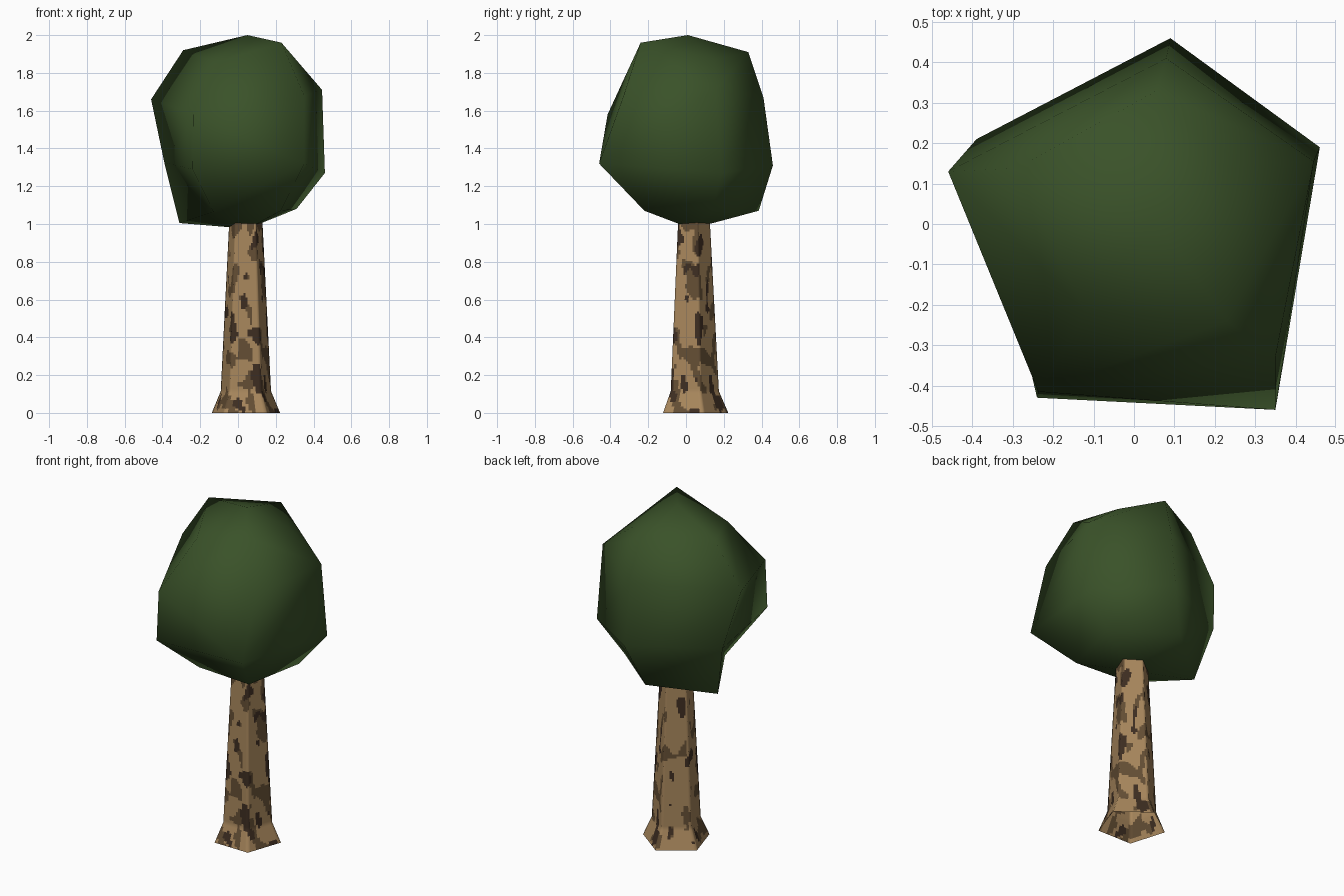
import bpy, bmesh, math
from mathutils import Vector, noise

if "Cube" in bpy.data.objects:
    bpy.data.objects.remove(bpy.data.objects["Cube"])


def material(name, rgb):
    m = bpy.data.materials.new(name)
    m.diffuse_color = (*rgb, 1)
    m.use_nodes = True
    m.node_tree.nodes["Principled BSDF"].inputs["Base Color"].default_value = m.diffuse_color
    return m


def finish(bm, name, mats):
    bmesh.ops.recalc_face_normals(bm, faces=bm.faces)
    for f in bm.faces:
        f.smooth = True
    me = bpy.data.meshes.new(name)
    bm.to_mesh(me)
    bm.free()
    for m in mats:
        me.materials.append(m)
    ob = bpy.data.objects.new(name, me)
    bpy.context.collection.objects.link(ob)
    return ob


def bridge(bm, lower, upper):
    n = len(lower)
    return [bm.faces.new((lower[i], lower[(i + 1) % n], upper[(i + 1) % n], upper[i]))
            for i in range(n)]


leaf_green = material("leaf green", (0.042, 0.084, 0.022))
bark_tan = material("bark tan", (0.385, 0.238, 0.106))
bark_brown = material("bark brown", (0.125, 0.075, 0.034))
bark_dark = material("bark dark brown", (0.046, 0.026, 0.015))

# Crown: irregular five-sided ball, four rings between two poles
rings = [
    [(0.31, 0.14, 1.08), (0.0, 0.385, 1.07), (-0.31, 0.14, 1.005), (-0.13, -0.185, 1.065), (0.227, -0.22, 1.07)],
    [(0.46, 0.19, 1.27), (0.09, 0.46, 1.31), (-0.39, 0.21, 1.325), (-0.24, -0.43, 1.29), (0.35, -0.46, 1.32)],
    [(0.445, 0.155, 1.71), (0.08, 0.41, 1.67), (-0.46, 0.13, 1.66), (-0.237, -0.415, 1.58), (0.35, -0.33, 1.68)],
    [(0.24, 0.15, 1.87), (0.056, 0.33, 1.91), (-0.29, 0.138, 1.92), (-0.12, -0.22, 1.855), (0.23, -0.24, 1.96)],
]
bm = bmesh.new()
loops = [[bm.verts.new(p) for p in ring] for ring in rings]
bands = [bridge(bm, a, b) for a, b in zip(loops, loops[1:])]
bottom = bm.verts.new((0.05, 0.03, 0.975))
top = bm.verts.new((0.05, 0.01, 2.0))
for i in range(5):
    j = (i + 1) % 5
    bm.faces.new((bottom, loops[0][j], loops[0][i]))
    bm.faces.new((top, loops[3][i], loops[3][j]))
# creases across the bent panels: (band, side, lower corner, upper corner)
for band, side, lo, up in [(0, 2, 3, 2), (1, 3, 4, 3), (1, 4, 4, 0), (2, 4, 0, 4)]:
    bmesh.utils.face_split(bands[band][side], loops[band][lo], loops[band + 1][up])
finish(bm, "crown", [leaf_green])

# Trunk: tapered pentagon with flared open foot, cut into small cells for bark patches
PROFILE = [(0.0, 0.19), (0.115, 0.14), (1.02, 0.092)]   # height, corner radius
COLS, FOOT_ROWS, ROWS = 12, 10, 75
CENTRE = Vector((0.041, 0.034, 0))


def radius(z):
    for (z0, r0), (z1, r1) in zip(PROFILE, PROFILE[1:]):
        if z <= z1:
            return r0 + (r1 - r0) * (z - z0) / (z1 - z0)
    return PROFILE[-1][1]


def trunk_ring(bm, z):
    corners = [Vector((math.cos(math.radians(-55 + 72 * k)),
                       math.sin(math.radians(-55 + 72 * k)), 0)) for k in range(5)]
    out = []
    for k in range(5):
        for c in range(COLS):
            p = corners[k].lerp(corners[(k + 1) % 5], c / COLS) * radius(z)
            out.append(bm.verts.new(p + CENTRE + Vector((0, 0, z))))
    return out


def bark_index(p):
    # upright blotches, denser on the front right, sparse on the back left
    d = Vector((p.x - CENTRE.x, p.y - CENTRE.y, 0)).normalized()
    bias = 0.12 * (d.x * 0.75 - d.y * 0.66)
    v = noise.noise(Vector((p.x * 17, p.y * 17, p.z * 8.5))) + bias
    w = noise.noise(Vector((p.x * 17 + 9, p.y * 17, p.z * 8.5 + 5))) + bias
    return 2 if w > 0.36 else 1 if v > 0.24 else 0


bm = bmesh.new()
foot, height = PROFILE[1][0], PROFILE[2][0]
heights = [foot * i / FOOT_ROWS for i in range(FOOT_ROWS)]
heights += [foot + (height - foot) * i / ROWS for i in range(ROWS + 1)]
loops = [trunk_ring(bm, z) for z in heights]
for a, b in zip(loops, loops[1:]):
    for f in bridge(bm, a, b):
        f.material_index = bark_index(f.calc_center_median())
finish(bm, "trunk", [bark_tan, bark_brown, bark_dark])
